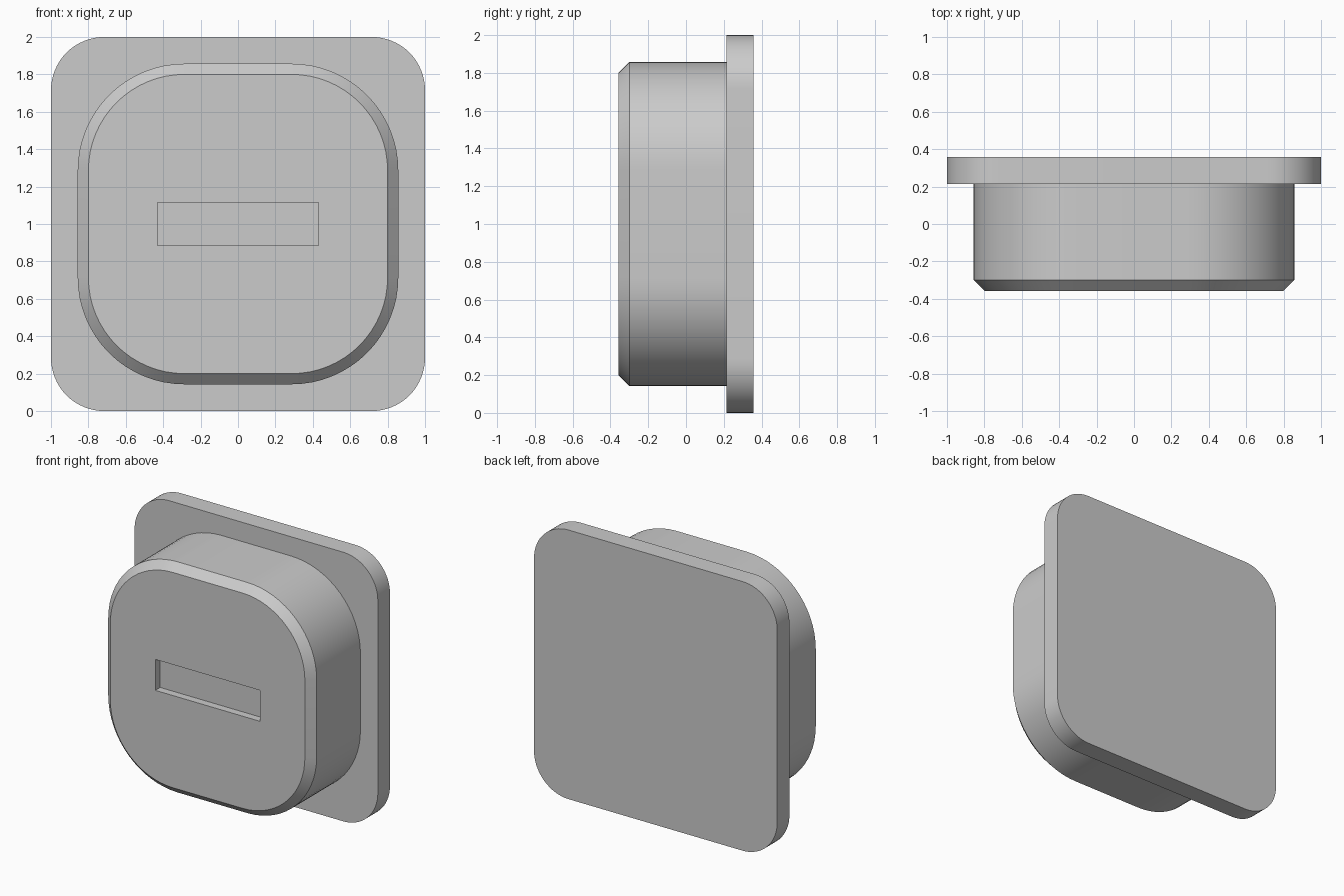
import bpy, bmesh
from math import sin, cos, pi, radians

if "Cube" in bpy.data.objects:
    bpy.data.objects.remove(bpy.data.objects["Cube"], do_unlink=True)

grey = bpy.data.materials.new("plain grey")
grey.use_nodes = True
grey.diffuse_color = (0.6, 0.6, 0.6, 1)
grey.node_tree.nodes["Principled BSDF"].inputs["Base Color"].default_value = (0.6, 0.6, 0.6, 1)

CENTRE_Z = 1.0
CORNER_STEPS = 16
BACK, FLANGE_FRONT, FRONT = 0.357, 0.214, -0.357
CHAMFER = 0.057


def ring(bm, y, half_x, half_z, radius=0):
    """Rounded rectangle facing the front at depth y."""
    steps = CORNER_STEPS if radius else 0
    verts = []
    for corner, (sx, sz) in enumerate([(1, 1), (-1, 1), (-1, -1), (1, -1)]):
        for i in range(steps + 1):
            a = (corner + i / max(steps, 1)) * pi / 2
            verts.append(bm.verts.new((sx * (half_x - radius) + radius * cos(a), y,
                                       CENTRE_Z + sz * (half_z - radius) + radius * sin(a))))
    return verts


def skin(bm, a, b):
    """Walls between two matching rings."""
    for i in range(len(a)):
        j = (i + 1) % len(a)
        bm.faces.new((a[i], a[j], b[j], b[i]))


def loop_edges(bm, loop):
    return [bm.edges.get((loop[i - 1], loop[i])) for i in range(len(loop))]


def finish(bm, name):
    bmesh.ops.recalc_face_normals(bm, faces=bm.faces)
    mesh = bpy.data.meshes.new(name)
    bm.to_mesh(mesh)
    bm.free()
    mesh.materials.append(grey)
    obj = bpy.data.objects.new(name, mesh)
    bpy.context.collection.objects.link(obj)
    bpy.ops.object.select_all(action='DESELECT')
    obj.select_set(True)
    bpy.context.view_layer.objects.active = obj
    bpy.ops.object.shade_smooth_by_angle(angle=radians(30))


# Flange: flat rounded plate at the back
bm = bmesh.new()
back = ring(bm, BACK, 1, 1, 0.285)
front = ring(bm, FLANGE_FRONT, 1, 1, 0.285)
skin(bm, back, front)
bm.faces.new(back)
bm.faces.new(front)
finish(bm, "flange")

# Plug: rounded block with a chamfered front rim, seated in the flange
bm = bmesh.new()
base = ring(bm, FLANGE_FRONT + 0.05, 0.857, 0.857, 0.571)
shoulder = ring(bm, FRONT + CHAMFER, 0.857, 0.857, 0.571)
rim = ring(bm, FRONT, 0.857 - CHAMFER, 0.857 - CHAMFER, 0.571 - CHAMFER)
skin(bm, base, shoulder)
skin(bm, shoulder, rim)
bm.faces.new(base)

# Slot: shallow rectangular recess in the front face
mouth = ring(bm, FRONT, 0.43, 0.115)
floor = ring(bm, FRONT + 0.057, 0.43, 0.115)
skin(bm, mouth, floor)
bm.faces.new(floor)
bmesh.ops.triangle_fill(bm, use_beauty=True, normal=(0, -1, 0),
                        edges=loop_edges(bm, rim) + loop_edges(bm, mouth))
finish(bm, "plug")
